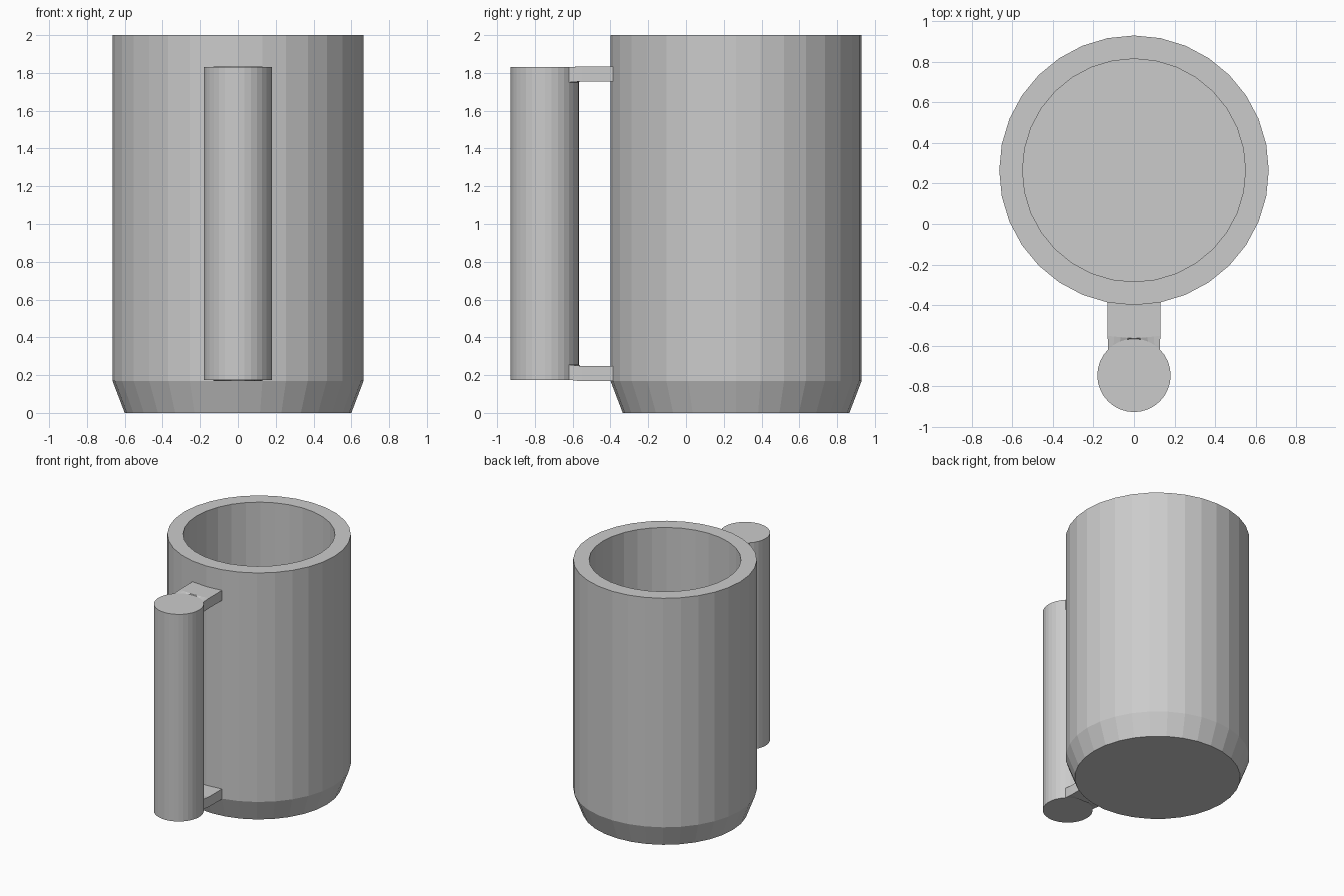
import bpy, bmesh
from math import sin, cos, pi

if "Cube" in bpy.data.objects:
    bpy.data.objects.remove(bpy.data.objects["Cube"])

N = 32
MUG_Y, MUG_R = 0.265, 0.665
GRIP_Y, GRIP_R = -0.747, 0.181


def finish(name, bm):
    bmesh.ops.recalc_face_normals(bm, faces=bm.faces)
    mesh = bpy.data.meshes.new(name)
    bm.to_mesh(mesh)
    bm.free()
    obj = bpy.data.objects.new(name, mesh)
    bpy.context.collection.objects.link(obj)
    return obj


def lathe(name, profile, cy):
    """Closed faceted solid from (radius, z) rings, capped at both ends."""
    bm = bmesh.new()
    rings = [[bm.verts.new((r * sin(2 * pi * i / N), cy + r * cos(2 * pi * i / N), z))
              for i in range(N)] for r, z in profile]
    for a, b in zip(rings, rings[1:]):
        for i in range(N):
            j = (i + 1) % N
            bm.faces.new((a[i], a[j], b[j], b[i]))
    bm.faces.new(rings[0])
    bm.faces.new(rings[-1])
    return finish(name, bm)


def bracket(name, mug_z, grip_z):
    """Short arm with arced ends that match the mug wall and the grip."""
    bm = bmesh.new()
    cols = 8
    rows = []
    for k in range(3):
        row = []
        for c in range(cols + 1):
            t = c / cols * 2 - 1
            if k < 2:  # arcs concentric with the mug, following its facets
                x = 0.13 * t
                y = -0.40 + 0.013 * abs(t) - 0.165 * k
                z0, z1 = mug_z
            else:      # arc on the grip
                a = t * pi / 4
                x, y = GRIP_R * sin(a), GRIP_Y + GRIP_R * cos(a)
                y = min(y, -0.567)
                z0, z1 = grip_z
            row.append((bm.verts.new((x, y, z0)), bm.verts.new((x, y, z1))))
        rows.append(row)
    for a, b in zip(rows, rows[1:]):
        for c in range(cols):
            for s in (0, 1):
                bm.faces.new((a[c][s], a[c + 1][s], b[c + 1][s], b[c][s]))
        for c in (0, cols):
            bm.faces.new((a[c][0], a[c][1], b[c][1], b[c][0]))
    for row in (rows[0], rows[-1]):
        for c in range(cols):
            bm.faces.new((row[c][0], row[c + 1][0], row[c + 1][1], row[c][1]))
    return finish(name, bm)


# Hollow mug body with tapered foot
lathe("mug_body", [(0.60, 0), (MUG_R, 0.17), (MUG_R, 2.0), (0.55, 2.0), (0.55, 0.15)], MUG_Y)

# Upright handle grip
lathe("handle_grip", [(GRIP_R, 0.175), (GRIP_R, 1.83)], GRIP_Y)

# Arms joining grip and body
bracket("upper_bracket", (1.755, 1.835), (1.75, 1.83))
bracket("lower_bracket", (0.168, 0.248), (0.175, 0.255))
